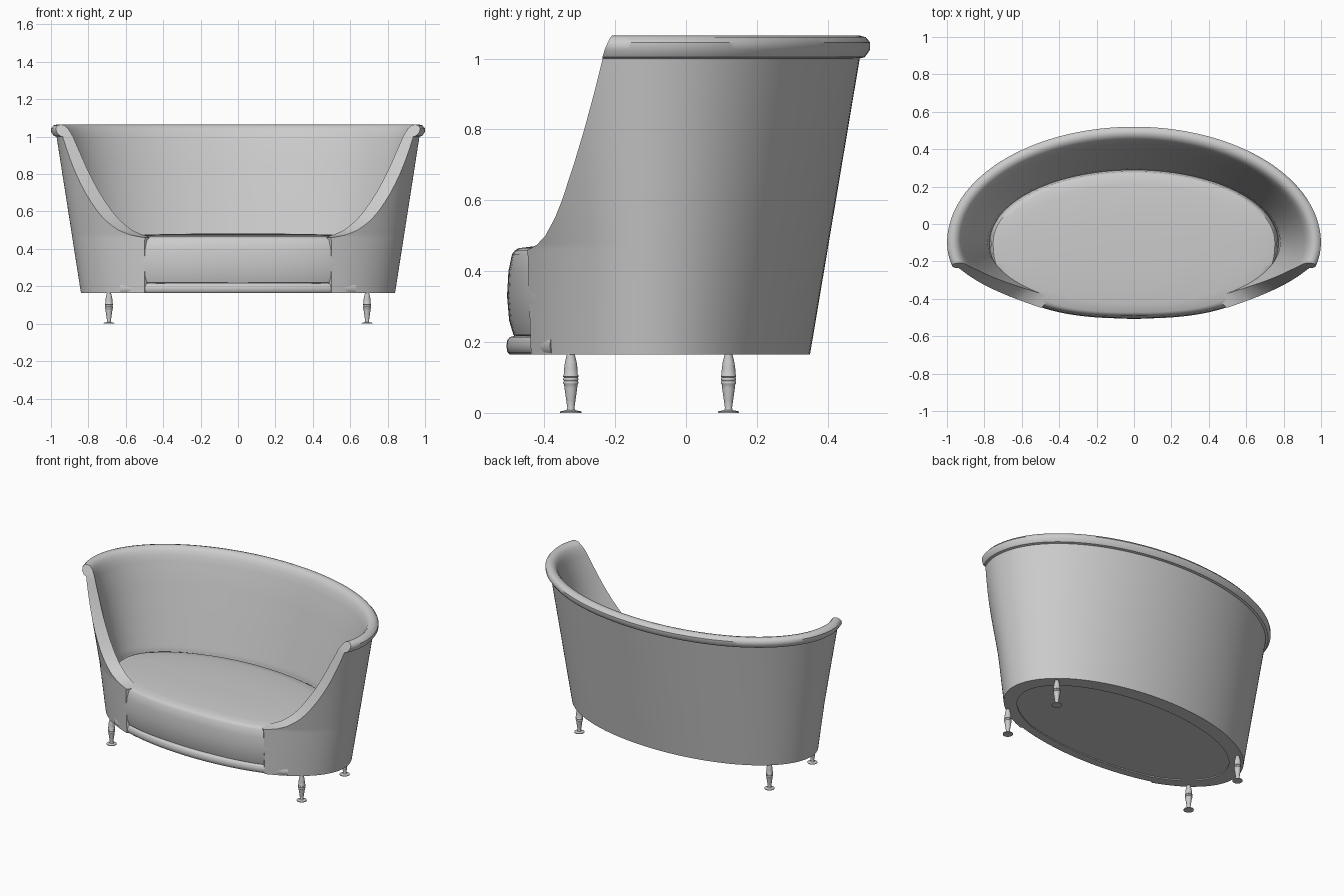
import bpy, bmesh
from math import sin, cos, pi, asin, acos, radians

if "Cube" in bpy.data.objects:
    bpy.data.objects.remove(bpy.data.objects["Cube"])

CY = -0.1  # centre line of the oval plan


def finish(name, bm, angle=40):
    bmesh.ops.recalc_face_normals(bm, faces=bm.faces)
    me = bpy.data.meshes.new(name)
    bm.to_mesh(me)
    bm.free()
    ob = bpy.data.objects.new(name, me)
    bpy.context.collection.objects.link(ob)
    bpy.ops.object.select_all(action='DESELECT')
    ob.select_set(True)
    bpy.context.view_layer.objects.active = ob
    bpy.ops.object.shade_smooth_by_angle(angle=radians(angle))
    return ob


def skin(bm, rows, close_rows=False, close_cols=False):
    """Quads between successive rows of points."""
    v = [[bm.verts.new(p) for p in r] for r in rows]
    n, m = len(v), len(v[0])
    for i in range(n if close_rows else n - 1):
        for j in range(m if close_cols else m - 1):
            a, b = v[i], v[(i + 1) % n]
            k = (j + 1) % m
            bm.faces.new((a[j], a[k], b[k], b[j]))
    return v


def lerp(x, pts):
    for (x0, y0), (x1, y1) in zip(pts, pts[1:]):
        if x <= x1:
            return y0 + (y1 - y0) * (x - x0) / (x1 - x0)
    return pts[-1][1]


# Tub shell: flared oval wall with rolled rim and swept-down arms
EDGE = [(.46, -.448), (.466, -.435), (.475, -.42), (.5, -.397), (.55, -.37), (.6, -.35),
        (.7, -.317), (.8, -.287), (.9, -.26), (1.0, -.235), (1.065, -.21)]


def outer(z):
    return (.84 + .156 * (z - .165), .45 + .168 * (z - .165),
            lerp(z, [(.1, .42), (.47, .42), (1.0, .52), (1.1, .53)]))


def edge_angle(z):
    a, _, bf = outer(z)
    if z < .46:
        return pi - asin(.5 / a)
    return acos((lerp(z, EDGE) - CY) / bf)


zs = [.165, .25, .35, .44, .46, .466, .475, .487, .5, .525, .55, .575, .6, .65,
      .7, .75, .8, .85, .9, .95, .98, 1.0]
thick = [(.165, -.09), (.47, -.105), (.7, -.087), (.9, -.07), (1.0, -.057)]
roll = [(1.004, .014), (1.025, .025), (1.045, .022), (1.06, .007),
        (1.065, -.012), (1.06, -.031), (1.043, -.045), (1.02, -.052)]
profile = [(z, 0) for z in zs] + roll + [(z, lerp(z, thick)) for z in reversed(zs)]

rows, N = [], 110
for z, d in profile:
    a, bb, bf = outer(z)
    T = edge_angle(z)
    row = []
    for j in range(N + 1):
        t = T * (2 * j / N - 1)
        b = bb + d if cos(t) > 0 else bf + d * .65
        row.append(((a + d) * sin(t), CY + b * cos(t), z))
    rows.append(row)
bm = bmesh.new()
v = skin(bm, rows, close_rows=True)
n = len(v)
for c in (0, N):
    for i in range(n // 2 - 1):
        bm.faces.new((v[i][c], v[i + 1][c], v[n - 2 - i][c], v[n - 1 - i][c]))
finish("tub_shell", bm)


def oval(a, back, front, z, power=2.0, n=120):
    pts = []
    for i in range(n):
        t = 2 * pi * i / n
        c, s = cos(t), sin(t)
        p = 2.0 if c > 0 else power
        x = abs(s) ** (2 / p) * (1 if s > 0 else -1)
        y = abs(c) ** (2 / p) * (1 if c > 0 else -1)
        pts.append((a * x, CY + (back if c > 0 else front) * y, z))
    return pts


def oval_solid(name, levels, power=2.0):
    bm = bmesh.new()
    v = skin(bm, [oval(a, b, f, z, power) for a, b, f, z in levels], close_cols=True)
    bm.faces.new(v[0])
    bm.faces.new(v[-1])
    return finish(name, bm)


# Seat cushion: bulged front, crowned top
levels = [(.775 + d, .395 + d, .405 + d, z) for z, d in
          [(.215, -.03), (.22, -.018), (.26, -.006), (.33, 0), (.4, -.004), (.448, -.014), (.458, -.022)]]
levels += [(.775 * k, .395 * k, .405 * k, .482 - .022 * k ** 3) for k in (.92, .8, .6, .4, .2, .03)]
oval_solid("seat_cushion", levels, 2.5)

# Underside panel
oval_solid("base_panel", [(.79, .40, .385, .172), (.79, .40, .385, .225)])

# Front rail: rounded moulding along the curved front
section = [(-.06, .165), (-.008, .165), (-.001, .171), (.002, .188), (-.001, .206),
           (-.008, .214), (-.02, .217), (-.06, .217)]
rows = []
for j in range(61):
    t = asin(.63 / .88) * (j / 30 - 1)
    rows.append([((.88 + d) * sin(t), CY - (.405 + d) * cos(t), z) for d, z in section])
bm = bmesh.new()
v = skin(bm, rows, close_cols=True)
bm.faces.new(v[0])
bm.faces.new(v[-1])
finish("front_rail", bm)

# Turned legs with foot discs and ring details
leg = [(.03, 0), (.03, .004), (.012, .008), (.010, .014), (.013, .035), (.018, .07), (.019, .08),
       (.0215, .083), (.0215, .087), (.019, .09), (.0215, .093), (.0215, .097), (.019, .1),
       (.0215, .102), (.0215, .106), (.0195, .109), (.019, .125), (.016, .145), (.011, .165), (.011, .18)]
for side, sx in (("left", -1), ("right", 1)):
    for pos, y in (("front", -.325), ("back", .12)):
        bm = bmesh.new()
        v = skin(bm, [[(sx * .69 + r * cos(2 * pi * k / 24), y + r * sin(2 * pi * k / 24), z)
                       for k in range(24)] for r, z in leg], close_cols=True)
        bm.faces.new(v[0])
        bm.faces.new(v[-1])
        finish(f"{pos}_leg_{side}", bm)
